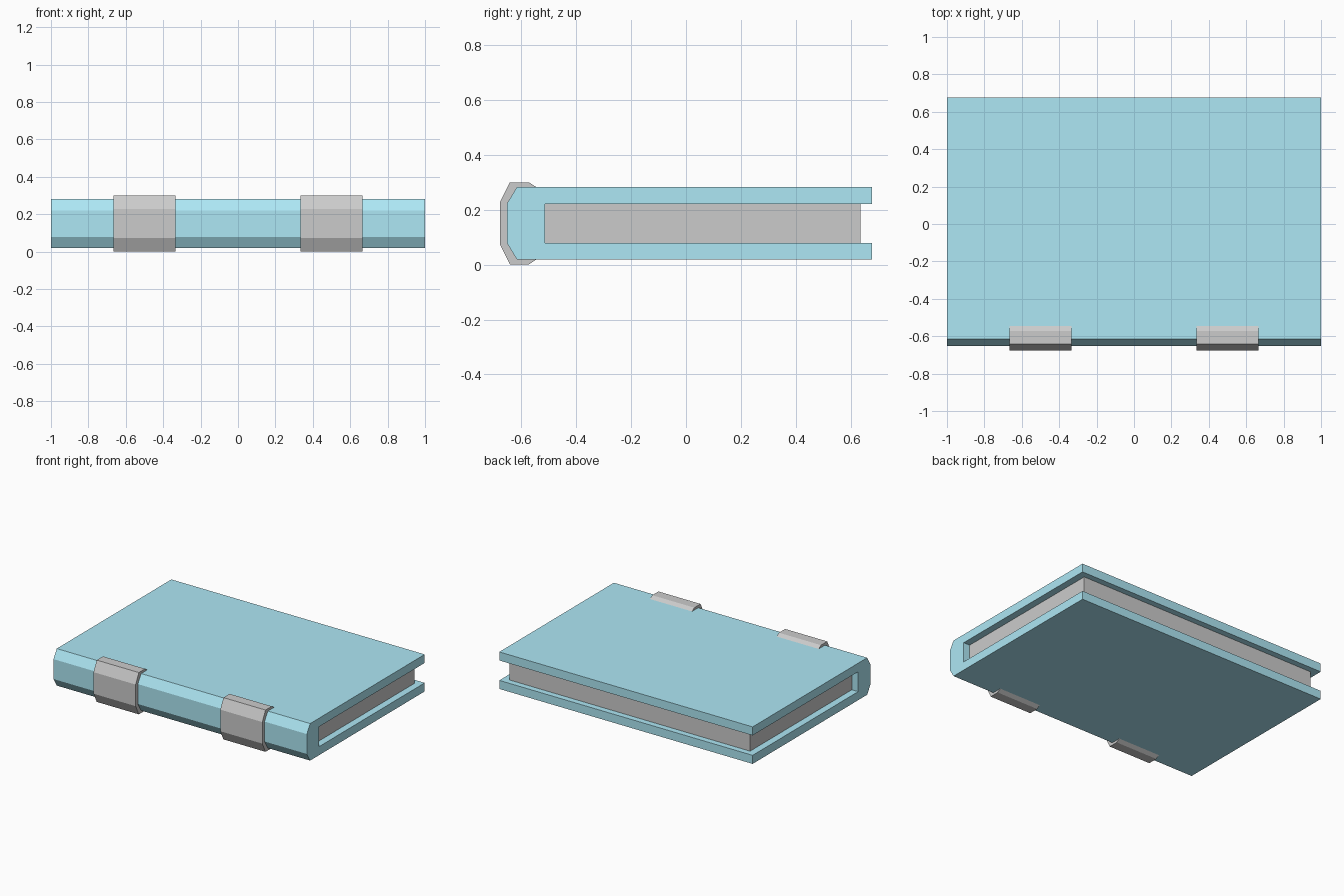
import bpy
import bmesh

if "Cube" in bpy.data.objects:
    bpy.data.objects.remove(bpy.data.objects["Cube"])

MID_Z = 0.15  # height of the book's mirror plane


def material(name, rgb):
    mat = bpy.data.materials.new(name)
    mat.diffuse_color = (*rgb, 1.0)
    mat.use_nodes = True
    mat.node_tree.nodes["Principled BSDF"].inputs["Base Color"].default_value = mat.diffuse_color
    return mat


def extrude_profile(name, half, x0, x1, mat=None):
    """Mirror a half profile of (y, height above mid) and extrude it along x."""
    profile = half + [(y, -h) for y, h in reversed(half)]
    bm = bmesh.new()
    face = bm.faces.new([bm.verts.new((x0, y, MID_Z + h)) for y, h in profile])
    new = bmesh.ops.extrude_face_region(bm, geom=[face])["geom"]
    verts = [v for v in new if isinstance(v, bmesh.types.BMVert)]
    bmesh.ops.translate(bm, verts=verts, vec=(x1 - x0, 0, 0))
    bmesh.ops.recalc_face_normals(bm, faces=bm.faces)
    mesh = bpy.data.meshes.new(name)
    bm.to_mesh(mesh)
    bm.free()
    obj = bpy.data.objects.new(name, mesh)
    bpy.context.collection.objects.link(obj)
    if mat:
        mesh.materials.append(mat)
    return obj


blue = material("cover_blue", (0.42, 0.80, 0.91))
dark_grey = material("band_grey", (0.52, 0.52, 0.52))

# Cover: two boards joined by a chamfered spine
extrude_profile("cover", [(-0.513, 0.071), (0.677, 0.071), (0.677, 0.132),
                          (-0.615, 0.132), (-0.652, 0.071)], -1.0, 1.0, blue)

# Page block, set in from the cover edges
extrude_profile("pages", [(-0.513, 0.071), (0.634, 0.071)][::-1], -0.95, 0.95)

# Spine bands hugging the spine, with bevelled ends
band = [(-0.652, 0.071), (-0.615, 0.132), (-0.545, 0.132),
        (-0.571, 0.149), (-0.641, 0.149), (-0.677, 0.077)]
for side, x in (("left", -0.5), ("right", 0.5)):
    extrude_profile("spine_band_" + side, band, x - 0.166, x + 0.166, dark_grey)
